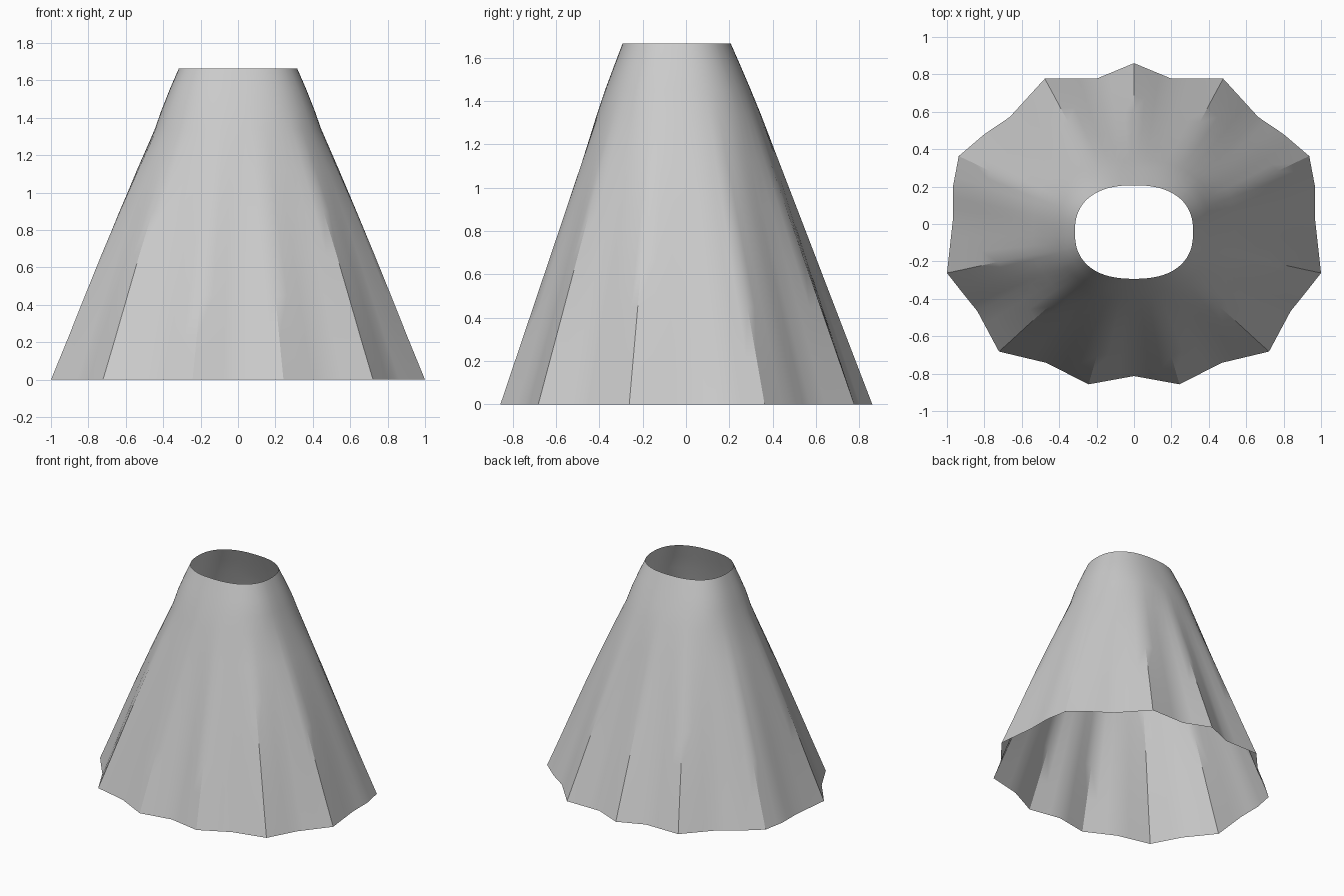
import bpy, bmesh
from math import atan2, cos, sin

if "Cube" in bpy.data.objects:
    bpy.data.objects.remove(bpy.data.objects["Cube"])

# Right half of the fluted hem, from back centre to front centre
HALF = [(0, .86), (.2, .777), (.477, .777), (.664, .572), (.80, .48), (.937, .363),
        (.967, .205), (.968, .025), (1.0, -.262), (.915, -.37), (.837, -.467),
        (.722, -.682), (.47, -.742), (.243, -.857), (0, -.813)]
hem = HALF + [(-x, y) for x, y in HALF[-2:0:-1]]

SUB = 3
outline = []
for i, (x0, y0) in enumerate(hem):
    x1, y1 = hem[(i + 1) % len(hem)]
    for k in range(SUB):
        t = k / SUB
        outline.append((x0 + (x1 - x0) * t, y0 + (y1 - y0) * t))


def oval(x, y, rx, ry, cy, n):
    """Point on a rounded oval in the same direction as a hem point."""
    a = atan2(y / .86, x)
    c, s = cos(a), sin(a)
    r = (abs(c) ** n + abs(s) ** n) ** (-1 / n)
    return rx * r * c, cy + ry * r * s


YOKE_Z, TOP_Z = 1.34, 1.665
rings = []
# Fluted lower part: folds fade out up to the yoke line
for z in (0, .22, .45, .67, .9, 1.12, YOKE_Z):
    t = z / YOKE_Z
    ring = []
    for x, y in outline:
        ox, oy = oval(x, y, .445, .378, -.033, 2.3)
        bulge = 1 + .14 * t * t * (1 - t)
        ring.append(((x + (ox - x) * t) * bulge, y + (oy - y) * t, z))
    rings.append(ring)
# Smooth yoke up to the waist opening
for z, rx, ry, cy in ((1.45, .406, .337, -.037), (1.56, .362, .293, -.040), (TOP_Z, .316, .25, -.043)):
    rings.append([(*oval(x, y, rx, ry, cy, 2.4), z) for x, y in outline])

# Skirt shell, open at the waist and hem
bm = bmesh.new()
vs = [[bm.verts.new(p) for p in ring] for ring in rings]
n = len(outline)
for a, b in zip(vs, vs[1:]):
    for i in range(n):
        j = (i + 1) % n
        bm.faces.new((a[j], a[i], b[i], b[j]))
mesh = bpy.data.meshes.new("skirt")
bm.to_mesh(mesh)
bm.free()
skirt = bpy.data.objects.new("skirt", mesh)
bpy.context.collection.objects.link(skirt)
bpy.context.view_layer.objects.active = skirt
skirt.select_set(True)
bpy.ops.object.shade_smooth_by_angle(angle=.52)
